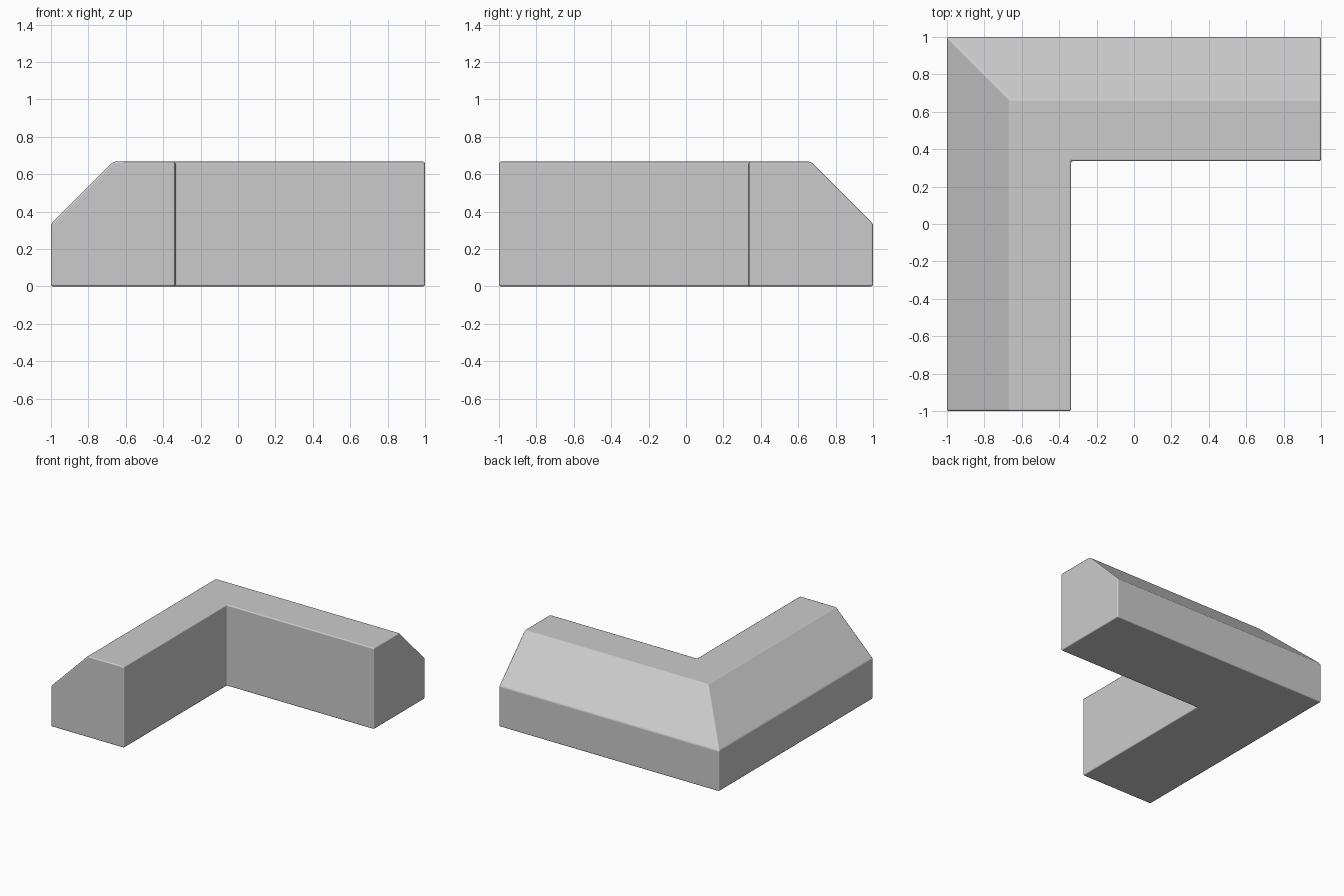
import bpy
import bmesh
import math

if "Cube" in bpy.data.objects:
    bpy.data.objects.remove(bpy.data.objects["Cube"])

# Cross-section: (distance in from the outer wall, height)
T = 2 / 3
profile = [(0, 0), (0, T / 2), (T / 2, T), (T - 0.003, T), (T - 0.003, 0)]

# Sweep the section along the L with a mitred corner
stations = [
    lambda d: (-1 + d, -1),
    lambda d: (-1 + d, 1 - d),
    lambda d: (1, 1 - d),
]

bm = bmesh.new()
rings = [[bm.verts.new((*place(d), z)) for d, z in profile] for place in stations]
n = len(profile)
for a, b in zip(rings, rings[1:]):
    for i in range(n):
        j = (i + 1) % n
        bm.faces.new((a[i], a[j], b[j], b[i]))
bm.faces.new(rings[0])
bm.faces.new(rings[-1])
bmesh.ops.recalc_face_normals(bm, faces=bm.faces[:])

mesh = bpy.data.meshes.new("corner_block")
bm.to_mesh(mesh)
bm.free()
block = bpy.data.objects.new("corner_block", mesh)
bpy.context.collection.objects.link(block)

# Slightly rounded edges
bevel = block.modifiers.new("edge_bevel", 'BEVEL')
bevel.width = 0.01
bevel.segments = 2
bevel.limit_method = 'ANGLE'
bevel.angle_limit = math.radians(30)
bevel.harden_normals = True

bpy.context.view_layer.objects.active = block
block.select_set(True)
bpy.ops.object.shade_smooth()
